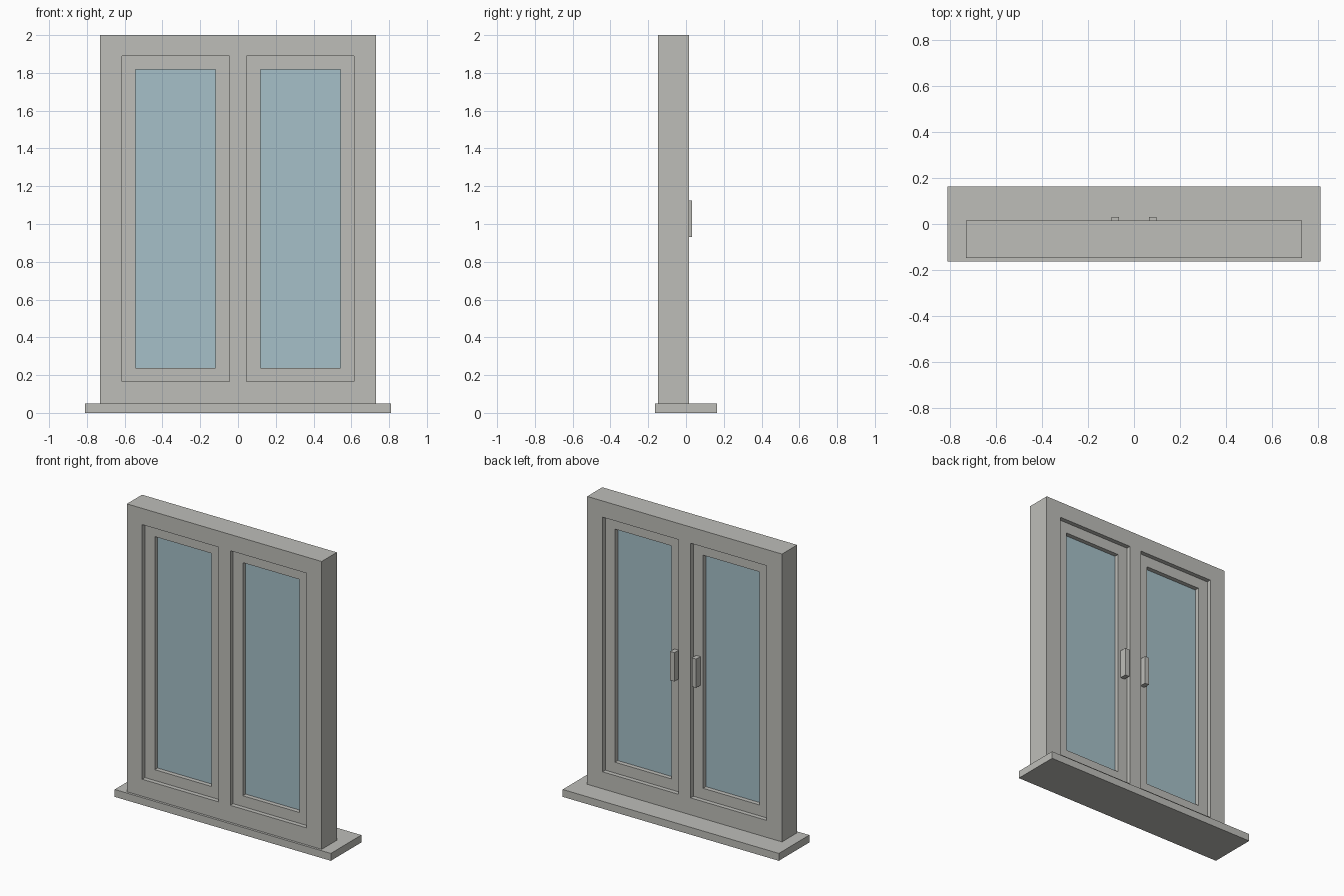
import bpy
import bmesh

cube = bpy.data.objects.get("Cube")
if cube:
    bpy.data.objects.remove(cube, do_unlink=True)


def material(name, rgb):
    mat = bpy.data.materials.new(name)
    mat.use_nodes = True
    colour = (*rgb, 1.0)
    mat.diffuse_color = colour
    mat.node_tree.nodes["Principled BSDF"].inputs["Base Color"].default_value = colour
    return mat


GREY = material("warm grey", (0.515, 0.515, 0.485))
BLUE = material("pale blue glass", (0.381, 0.527, 0.578))


def panel(name, xs, zs, front, back, mat, holes=()):
    """Slab on an x-z grid of cells, with the listed (column, row) cells left open."""
    bm = bmesh.new()
    grid = [[bm.verts.new((x, front, z)) for z in zs] for x in xs]
    for i in range(len(xs) - 1):
        for j in range(len(zs) - 1):
            if (i, j) not in holes:
                bm.faces.new((grid[i][j], grid[i + 1][j],
                              grid[i + 1][j + 1], grid[i][j + 1]))
    sheet = bm.faces[:]
    copy = bmesh.ops.extrude_face_region(bm, geom=sheet, use_keep_orig=True)
    moved = [v for v in copy["geom"] if isinstance(v, bmesh.types.BMVert)]
    bmesh.ops.translate(bm, verts=moved, vec=(0, back - front, 0))
    bmesh.ops.recalc_face_normals(bm, faces=bm.faces)
    mesh = bpy.data.meshes.new(name)
    bm.to_mesh(mesh)
    bm.free()
    mesh.materials.append(mat)
    obj = bpy.data.objects.new(name, mesh)
    bpy.context.scene.collection.objects.link(obj)
    return obj


# Sill board under the window
SILL_TOP = 0.05
panel("sill", (-0.81, 0.81), (0, SILL_TOP), -0.163, 0.163, GREY)

# Outer frame with two openings
FRAME_FRONT, FRAME_BACK, STEP = -0.147, 0.015, 0.03
INNER, OUTER, LOW, HIGH = 0.045, 0.615, 0.165, 1.89
panel("outer_frame", (-0.73, -OUTER, -INNER, INNER, OUTER, 0.73),
      (SILL_TOP, LOW, HIGH, 2.0), FRAME_FRONT, FRAME_BACK, GREY,
      holes={(1, 1), (3, 1)})

# Sash, glass and handle in each opening
RAIL = 0.073
for side, sign in (("left", 1), ("right", -1)):
    def mirrored(*xs):
        return sorted(sign * x for x in xs)

    sash_front, sash_back = FRAME_FRONT + STEP, FRAME_BACK - STEP
    panel(side + "_sash", mirrored(INNER, INNER + RAIL, OUTER - RAIL, OUTER),
          (LOW, LOW + RAIL, HIGH - RAIL, HIGH), sash_front, sash_back, GREY,
          holes={(1, 1)})
    panel(side + "_glass", mirrored(INNER + RAIL, OUTER - RAIL),
          (LOW + RAIL, HIGH - RAIL), sash_front + STEP, sash_back - STEP, BLUE)
    panel(side + "_handle", mirrored(0.065, 0.097), (0.93, 1.125),
          sash_back, 0.031, GREY)
